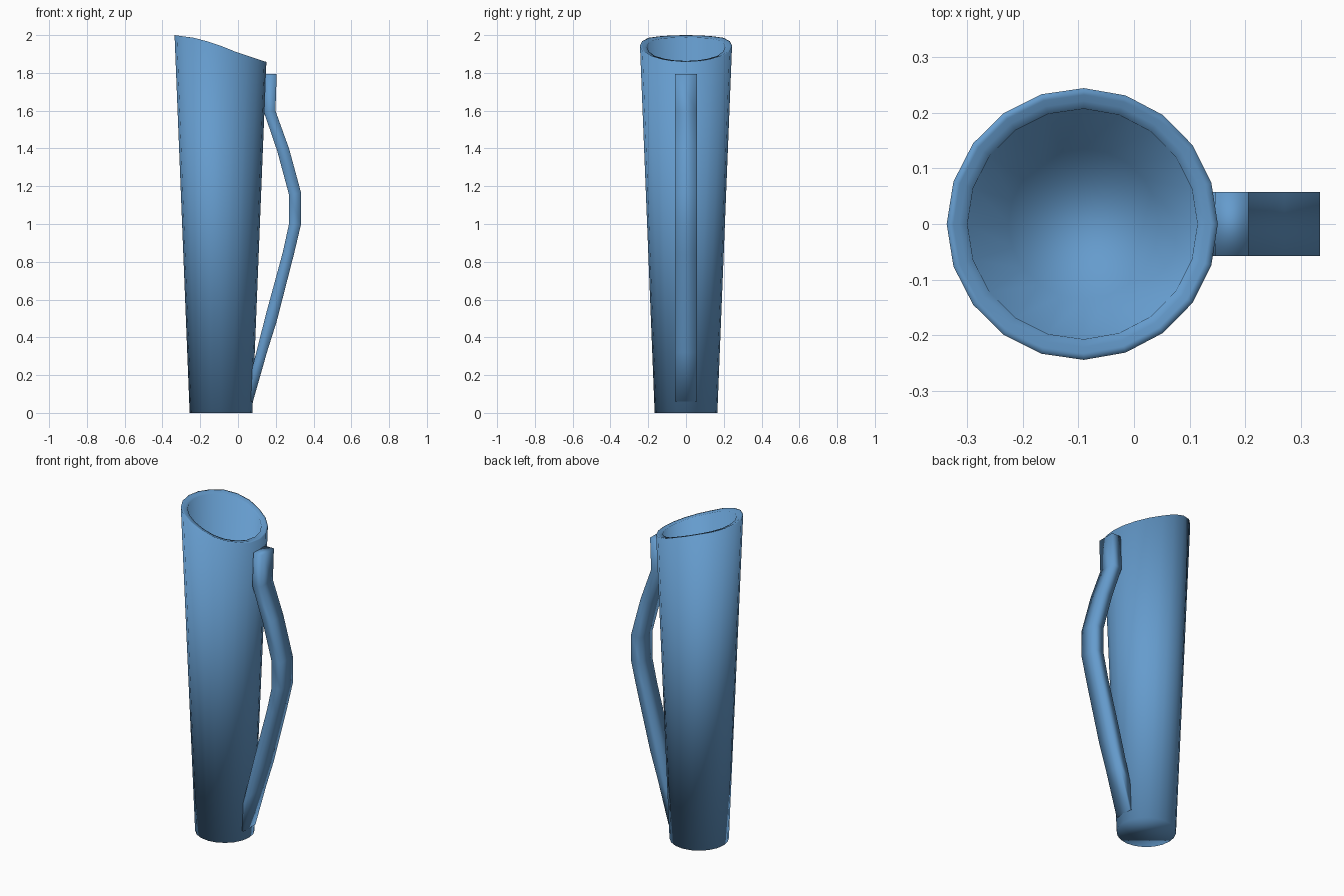
import bpy, bmesh, math

if "Cube" in bpy.data.objects:
    bpy.data.objects.remove(bpy.data.objects["Cube"])

CX, SIDES = -0.09, 20

# Blue material shared by both parts
blue = bpy.data.materials.new("blue")
blue.diffuse_color = (0.13, 0.33, 0.61, 1)
blue.use_nodes = True
blue.node_tree.nodes["Principled BSDF"].inputs["Base Color"].default_value = blue.diffuse_color


def finish(name, bm):
    bmesh.ops.recalc_face_normals(bm, faces=bm.faces)
    for f in bm.faces:
        f.smooth = True          # soft shading over every edge
    mesh = bpy.data.meshes.new(name)
    bm.to_mesh(mesh)
    bm.free()
    mesh.materials.append(blue)
    ob = bpy.data.objects.new(name, mesh)
    bpy.context.collection.objects.link(ob)
    return ob


def bridge(bm, loops):
    for a, b in zip(loops, loops[1:]):
        n = len(a)
        for i in range(n):
            j = (i + 1) % n
            bm.faces.new((a[i], a[j], b[j], b[i]))
    bm.faces.new(loops[0])
    bm.faces.new(loops[-1])


MOUTH = [(-0.335, 2.0), (-0.23, 1.985), (-0.12, 1.955), (0.0, 1.907), (0.155, 1.858)]


def mouth_height(x):
    # slanted mouth with a gentle S curve, high at -x
    x = min(max(x, MOUTH[0][0]), MOUTH[-1][0])
    for (x0, z0), (x1, z1) in zip(MOUTH, MOUTH[1:]):
        if x <= x1:
            return z0 + (z1 - z0) * (x - x0) / (x1 - x0)
    return MOUTH[-1][1]


def ring(bm, radius, height=None, drop=0.0):
    verts = []
    for i in range(SIDES):
        a = 2 * math.pi * i / SIDES
        c, s = math.cos(a), math.sin(a)
        r = radius
        z = height
        if height is None:
            # follow the slanted mouth and the taper of the wall
            z = mouth_height(CX + r * c)
            r -= 0.04 * (2.0 - z)
            z -= drop
        verts.append(bm.verts.new((CX + r * c, r * s, z)))
    return verts


# Tapered hollow tube: outer wall, thick lip, inner wall, floor
bm = bmesh.new()
bridge(bm, [ring(bm, 0.166, 0.0),
            ring(bm, 0.246),
            ring(bm, 0.234),
            ring(bm, 0.223, drop=0.006),
            ring(bm, 0.209, drop=0.006),
            ring(bm, 0.135, 0.04)])
finish("tube_body", bm)

# Carrying strap: pairs of (outer x, z, inner x, z) extruded across y
profile = [(0.205, 1.795, 0.145, 1.795), (0.198, 1.60, 0.138, 1.59),
           (0.270, 1.40, 0.208, 1.385), (0.334, 1.165, 0.270, 1.155),
           (0.334, 1.00, 0.270, 1.00), (0.296, 0.84, 0.237, 0.85),
           (0.205, 0.485, 0.150, 0.53), (0.153, 0.32, 0.076, 0.24),
           (0.079, 0.06, 0.062, 0.06)]
bm = bmesh.new()
bridge(bm, [[bm.verts.new(p) for p in ((ox, -0.057, oz), (ox, 0.057, oz),
                                       (ix, 0.057, iz), (ix, -0.057, iz))]
            for ox, oz, ix, iz in profile])
finish("carry_strap", bm)
